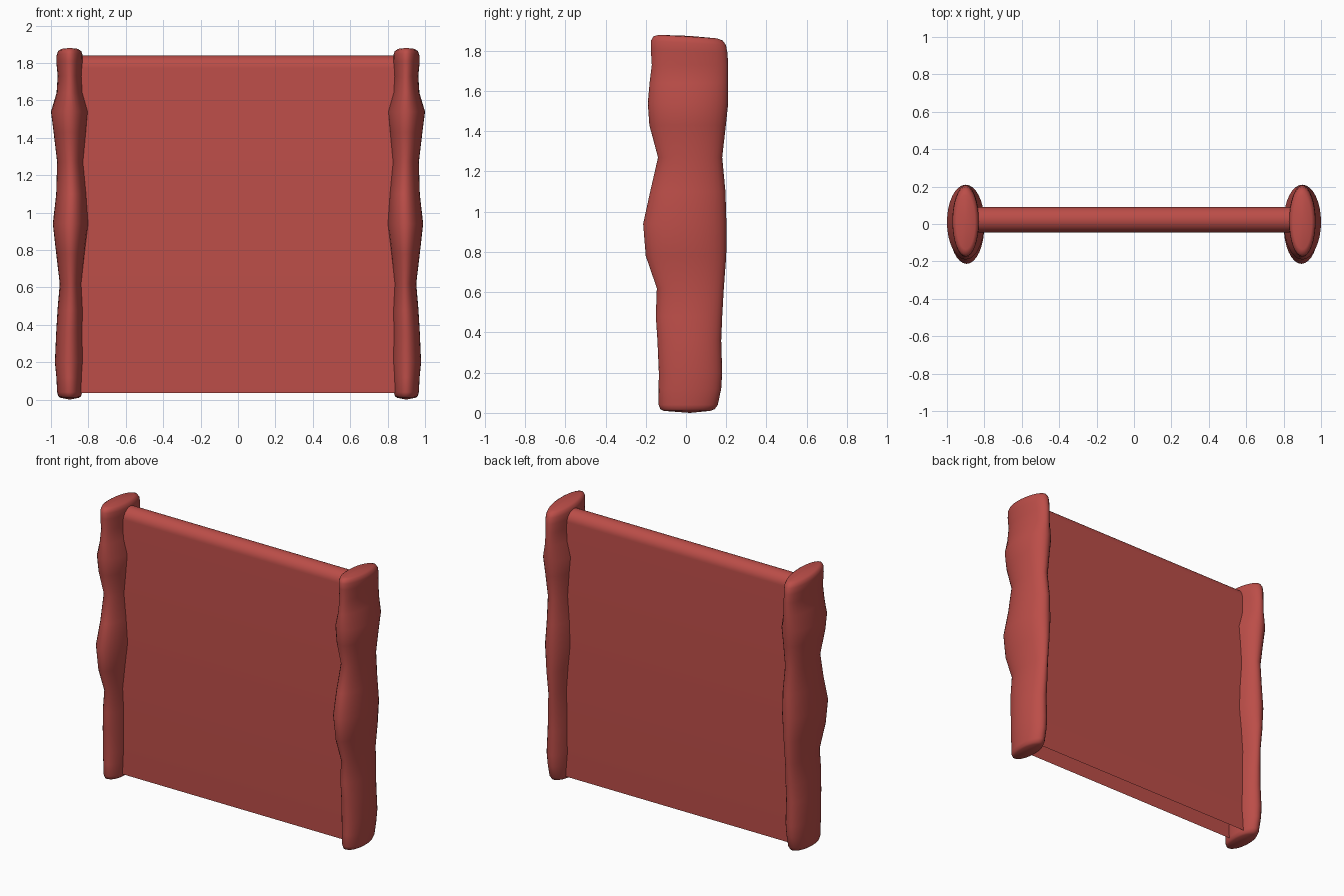
import bpy, bmesh, math

if "Cube" in bpy.data.objects:
    bpy.data.objects.remove(bpy.data.objects["Cube"])

mat = bpy.data.materials.new("red")
mat.diffuse_color = (0.50, 0.075, 0.065, 1)
mat.use_nodes = True
mat.node_tree.nodes["Principled BSDF"].inputs["Base Color"].default_value = mat.diffuse_color


def make_object(name, bm, angle):
    bmesh.ops.recalc_face_normals(bm, faces=bm.faces)
    mesh = bpy.data.meshes.new(name)
    bm.to_mesh(mesh)
    bm.free()
    mesh.materials.append(mat)
    obj = bpy.data.objects.new(name, mesh)
    bpy.context.collection.objects.link(obj)
    bpy.ops.object.select_all(action='DESELECT')
    obj.select_set(True)
    bpy.context.view_layer.objects.active = obj
    bpy.ops.object.shade_smooth_by_angle(angle=math.radians(angle))
    return obj


# Wavy side posts: elliptical rings (z, x inner, x outer, y front, y back)
SECTIONS = [
    (0.010, .850, .950, -.110, .120),
    (0.018, .839, .961, -.127, .142),
    (0.040, .834, .967, -.136, .158),
    (0.12, .831, .971, -.136, .175),
    (0.20, .824, .979, -.135, .180),
    (0.36, .828, .972, -.142, .175),
    (0.48, .827, .965, -.150, .180),
    (0.62, .834, .953, -.145, .188),
    (0.78, .819, .972, -.200, .200),
    (0.94, .800, .990, -.213, .201),
    (1.10, .809, .972, -.178, .196),
    (1.27, .823, .967, -.139, .180),
    (1.43, .810, .986, -.182, .198),
    (1.54, .800, 1.00, -.190, .210),
    (1.64, .829, .970, -.181, .210),
    (1.73, .834, .964, -.170, .210),
    (1.80, .829, .971, -.175, .206),
    (1.84, .830, .970, -.174, .199),
    (1.862, .837, .963, -.162, .182),
    (1.871, .850, .950, -.135, .155),
]
SIDES = 32

bm = bmesh.new()
rings = []
for z, x0, x1, y0, y1 in SECTIONS:
    ring = []
    tilt = -0.06 if z > 1.75 else 0
    for i in range(SIDES):
        a = 2 * math.pi * i / SIDES
        x = (x0 + x1) / 2 + (x1 - x0) / 2 * math.cos(a)
        y = (y0 + y1) / 2 + (y1 - y0) / 2 * math.sin(a)
        ring.append(bm.verts.new((x, y, z + tilt * y)))
    rings.append(ring)
for a, b in zip(rings, rings[1:]):
    for i in range(SIDES):
        j = (i + 1) % SIDES
        bm.faces.new((a[i], a[j], b[j], b[i]))
# slightly domed ends
for ring, z in ((rings[0], 0.0), (rings[-1], 1.874)):
    tip = bm.verts.new((.90, .02, z))
    for i in range(SIDES):
        bm.faces.new((ring[i], ring[(i + 1) % SIDES], tip))
posts = make_object("side_posts", bm, 70)
mirror = posts.modifiers.new("mirror", 'MIRROR')
mirror.use_axis[0] = True

# Panel: sheet folded over a round top, open at the bottom
R, CY, BOTTOM, TOP, HALF = 0.0675, 0.0225, 0.035, 1.84, 0.88
profile = [(CY - R, BOTTOM)]
for i in range(17):
    a = math.pi * (1 - i / 16)
    profile.append((CY + R * math.cos(a), TOP - R + R * math.sin(a)))
profile.append((CY + R, BOTTOM))

bm = bmesh.new()
left = [bm.verts.new((-HALF, y, z)) for y, z in profile]
right = [bm.verts.new((HALF, y, z)) for y, z in profile]
for i in range(len(profile) - 1):
    bm.faces.new((left[i], right[i], right[i + 1], left[i + 1]))
panel = make_object("panel", bm, 40)
# make sure the sheet faces outward
if panel.data.polygons[0].normal.y > 0:
    panel.data.flip_normals()
